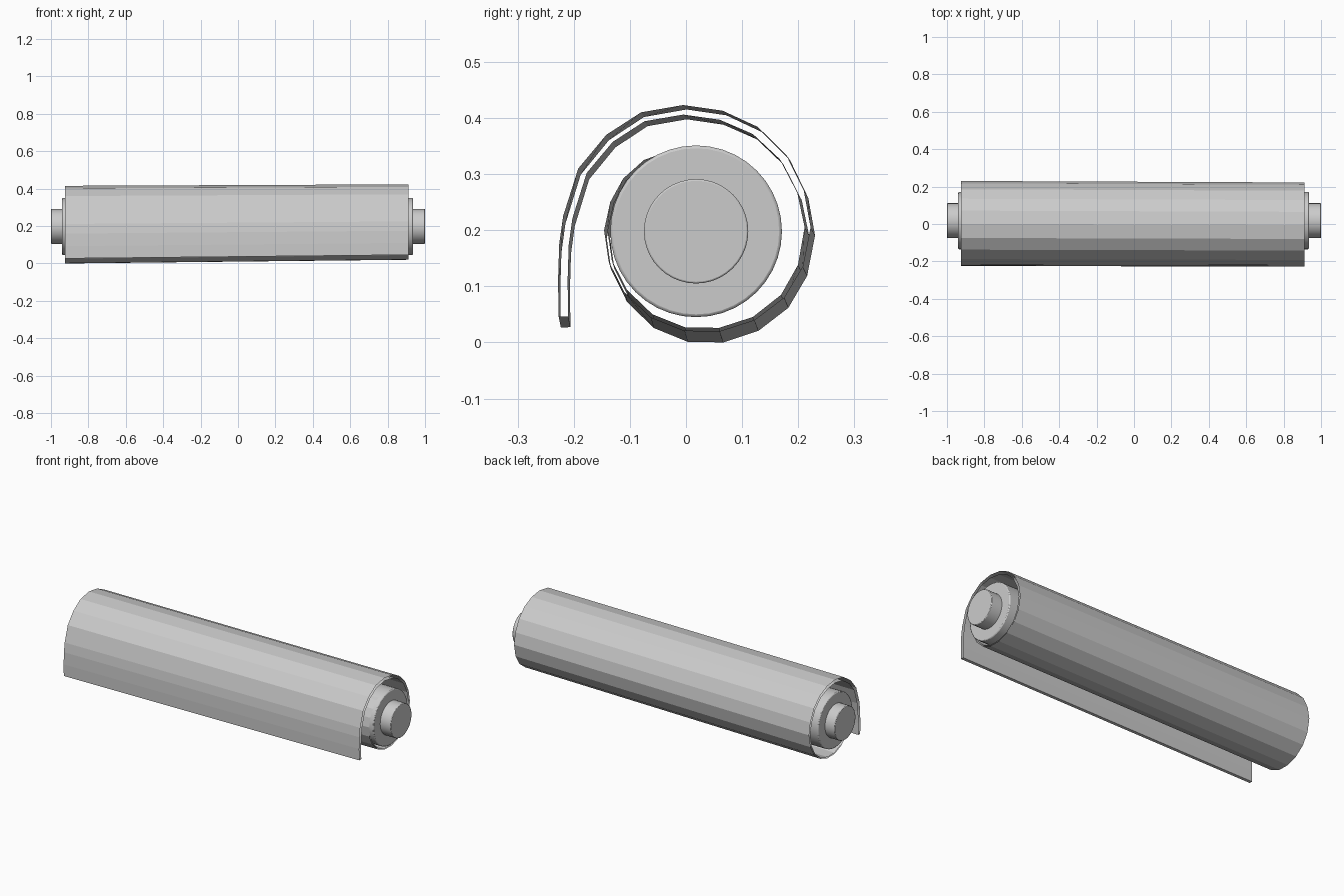
import bpy, bmesh, math
from mathutils import Vector

if "Cube" in bpy.data.objects:
    bpy.data.objects.remove(bpy.data.objects["Cube"])

CY, CZ = 0.018, 0.198  # roller axis


def roller(name, radius, x0, x1, bevel):
    bpy.ops.mesh.primitive_cylinder_add(
        vertices=40, radius=radius, depth=x1 - x0,
        location=((x0 + x1) / 2, CY, CZ), rotation=(0, math.pi / 2, 0))
    ob = bpy.context.object
    ob.name = name
    mod = ob.modifiers.new("soft_edge", 'BEVEL')
    mod.width, mod.segments, mod.limit_method = bevel, 2, 'ANGLE'
    bpy.ops.object.shade_smooth_by_angle(angle=math.radians(35))


# Core drum and the narrower handle rod through it
roller("drum", 0.153, -0.94, 0.935, 0.005)
roller("handle_rod", 0.093, -1.0, 1.0, 0.003)

# Spiral outline of the wrapped sheet at its right end (y, z), free edge first
path = [Vector(p) for p in (
    (-0.227, 0.046), (-0.228, 0.11), (-0.226, 0.175), (-0.219, 0.225),
    (-0.192, 0.31), (-0.142, 0.37), (-0.08, 0.41), (-0.005, 0.423),
    (0.065, 0.413), (0.128, 0.384), (0.178, 0.335), (0.21, 0.27),
    (0.222, 0.205), (0.208, 0.135), (0.175, 0.08), (0.122, 0.04),
    (0.06, 0.02), (-0.003, 0.021), (-0.063, 0.045), (-0.11, 0.09),
    (-0.138, 0.145), (-0.146, 0.2), (-0.135, 0.25), (-0.112, 0.292),
    (-0.075, 0.325), (-0.02, 0.345))]
n = len(path)

# Inner skin: offset inwards, thinning towards the drum
inner = []
for i, p in enumerate(path):
    t = (path[min(i + 1, n - 1)] - path[max(i - 1, 0)]).normalized()
    thick = 0.017 if i < 9 else max(0.006, 0.017 - 0.0016 * (i - 8))
    inner.append(p + Vector((t.y, -t.x)) * thick)


def left_end(p):
    # the left end is slightly larger and lower than the right end
    return Vector((0.230 + (p.x - 0.222) * 1.009, (p.y - 0.02) * 1.03))


# Sheet: two skins joined along the free edge, open at both ends
bm = bmesh.new()
rows = []
for p in inner[::-1] + path:
    q = left_end(p)
    rows.append((bm.verts.new((-0.925, q.x, q.y)),
                 bm.verts.new((0.912, p.x, p.y))))
for (a, b), (c, d) in zip(rows, rows[1:]):
    bm.faces.new((a, b, d, c))
bmesh.ops.recalc_face_normals(bm, faces=bm.faces)
mesh = bpy.data.meshes.new("wrapped_sheet")
bm.to_mesh(mesh)
bm.free()
bpy.context.collection.objects.link(bpy.data.objects.new("wrapped_sheet", mesh))
